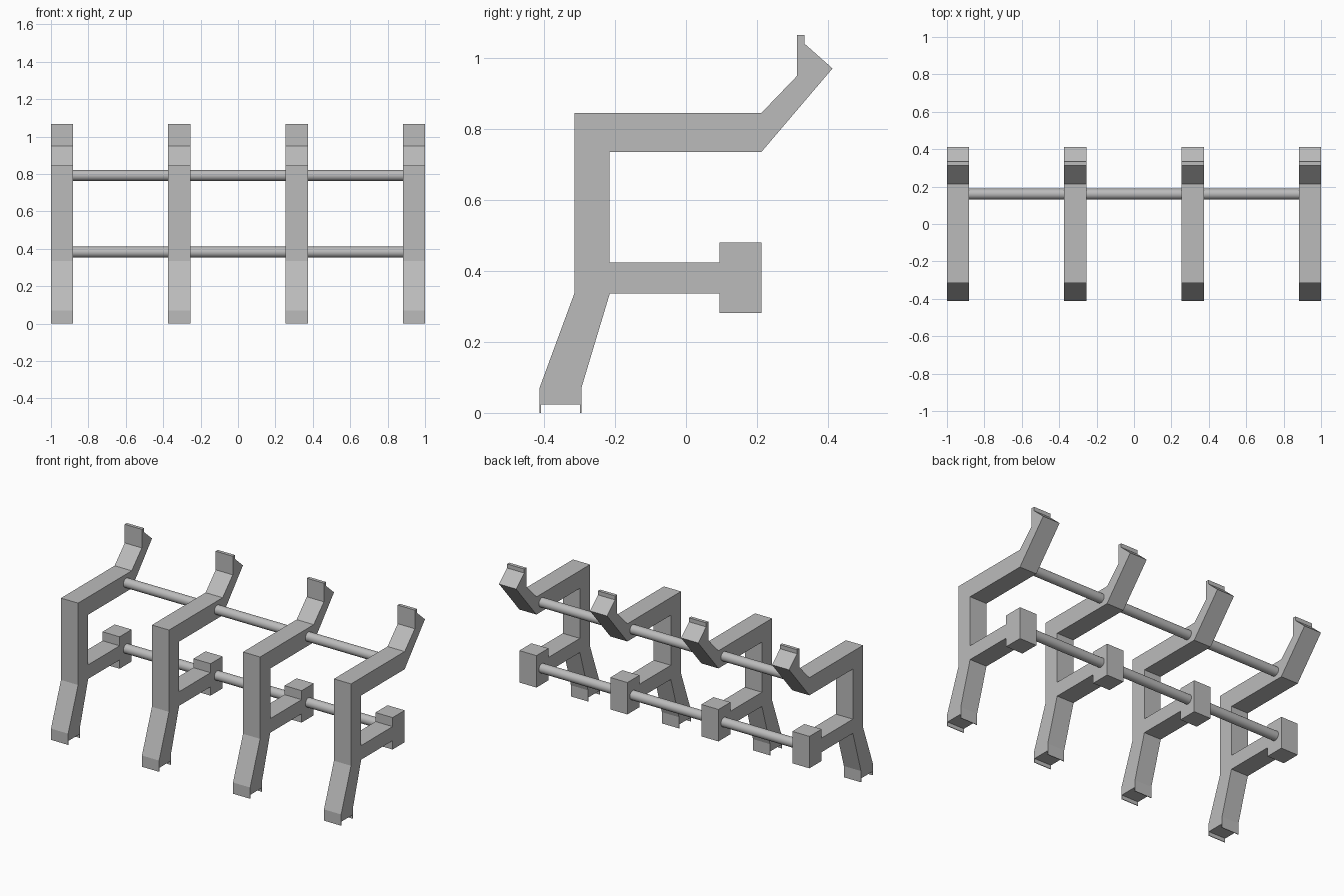
import bpy
import bmesh
import math

cube = bpy.data.objects.get("Cube")
if cube:
    bpy.data.objects.remove(cube, do_unlink=True)

grey = bpy.data.materials.new("plain grey")
grey.use_nodes = True
grey.diffuse_color = (0.5, 0.5, 0.5, 1)
grey.node_tree.nodes["Principled BSDF"].inputs["Base Color"].default_value = (0.5, 0.5, 0.5, 1)

WIDTH = 0.118
FRAME_X = (-0.941, -0.314, 0.314, 0.941)
LIP = 0.004

# Side outline of one frame (y, z), starting at the front of the foot
OUTLINE = [
    (-0.413, 0), (-0.413 + LIP, 0), (-0.413 + LIP, 0.024),
    (-0.295 - LIP, 0.024), (-0.295 - LIP, 0), (-0.295, 0), (-0.295, 0.07),
    # lower arm with end block
    (-0.215, 0.336), (0.094, 0.336), (0.094, 0.281), (0.213, 0.281),
    (0.213, 0.48), (0.094, 0.48), (0.094, 0.424), (-0.215, 0.424),
    # upper arm with raised hook
    (-0.215, 0.736), (0.213, 0.736), (0.413, 0.971), (0.334, 1.041),
    (0.334, 1.066), (0.313, 1.066), (0.313, 0.95), (0.213, 0.846),
    # upright and sloped leg
    (-0.315, 0.846), (-0.315, 0.336), (-0.413, 0.07),
]


def add_object(name, bm, x=0):
    bmesh.ops.recalc_face_normals(bm, faces=bm.faces)
    mesh = bpy.data.meshes.new(name)
    bm.to_mesh(mesh)
    bm.free()
    mesh.materials.append(grey)
    obj = bpy.data.objects.new(name, mesh)
    obj.location.x = x
    bpy.context.collection.objects.link(obj)
    return obj


def add_frame(name, x):
    bm = bmesh.new()
    side = bm.faces.new([bm.verts.new((-WIDTH / 2, y, z)) for y, z in OUTLINE])
    grown = bmesh.ops.extrude_face_region(bm, geom=[side], use_keep_orig=True)
    moved = [v for v in grown["geom"] if isinstance(v, bmesh.types.BMVert)]
    bmesh.ops.translate(bm, verts=moved, vec=(WIDTH, 0, 0))
    add_object(name, bm, x)


def add_rod(name, x0, x1, y, z, radius=0.029):
    bpy.ops.mesh.primitive_cylinder_add(
        vertices=24, radius=radius, depth=x1 - x0,
        location=((x0 + x1) / 2, y, z), rotation=(0, math.pi / 2, 0))
    rod = bpy.context.object
    rod.name = name
    rod.data.materials.append(grey)
    bpy.ops.object.shade_smooth_by_angle(angle=math.radians(40))


for i, x in enumerate(FRAME_X):
    add_frame(f"side_frame_{i + 1}", x)

# Cross rods between neighbouring frames
for i, (a, b) in enumerate(zip(FRAME_X, FRAME_X[1:])):
    for level, z in (("upper", 0.792), ("lower", 0.382)):
        add_rod(f"{level}_rod_{i + 1}", a + WIDTH / 2, b - WIDTH / 2, 0.16, z)
